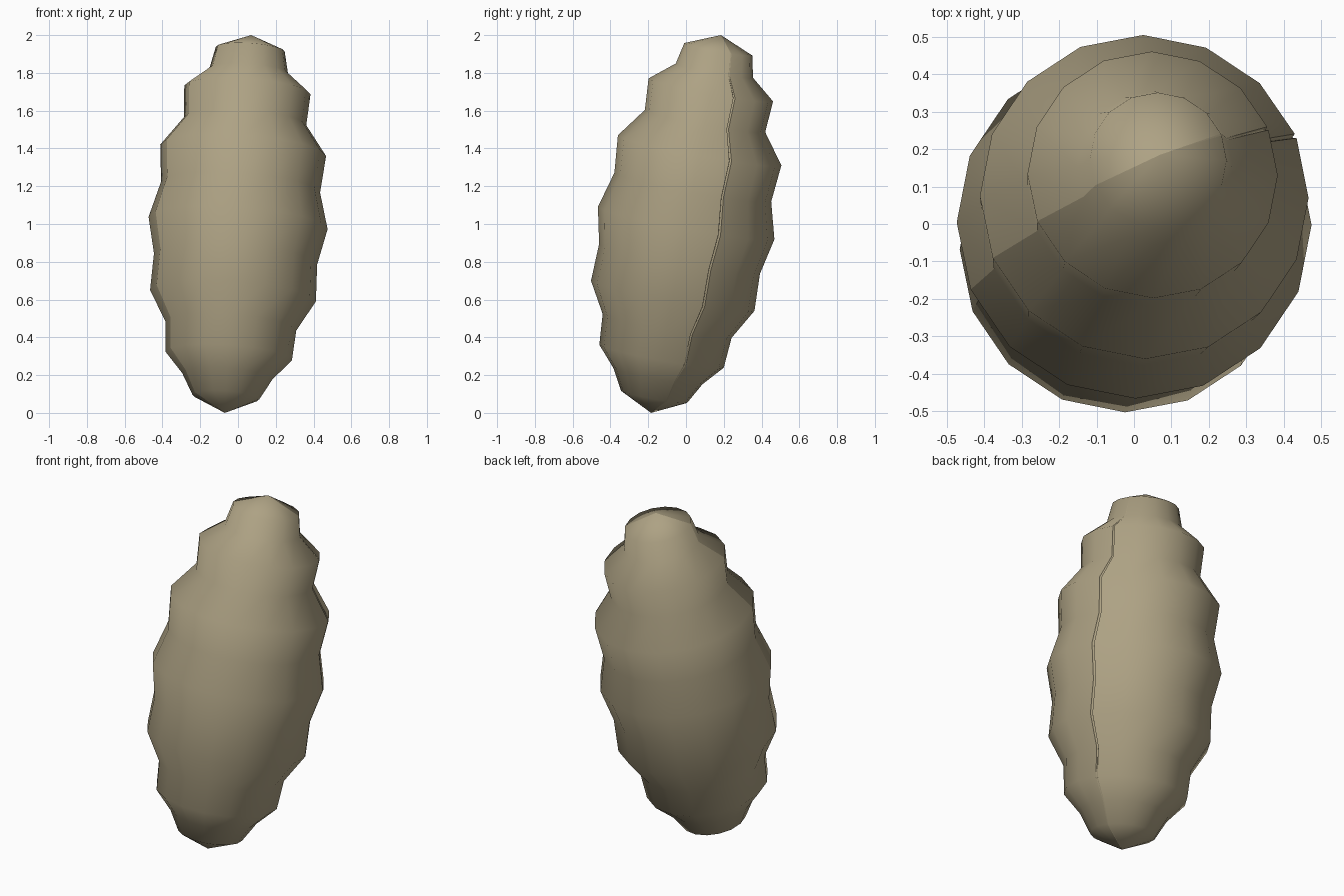
import bpy, bmesh, math
from mathutils import Vector

if "Cube" in bpy.data.objects:
    bpy.data.objects.remove(bpy.data.objects["Cube"])

# Leaning axis of the segmented body
BASE, TIP = Vector((-0.07, -0.185, 0.0)), Vector((0.07, 0.185, 2.0))
AXIS = TIP - BASE
TURN = Vector((0, 0, 1)).rotation_difference(AXIS)

# Ring profile: (centre height, radius)
RINGS = [(0.085, 0.178), (0.195, 0.240), (0.300, 0.335), (0.460, 0.347),
         (0.620, 0.440), (0.815, 0.433), (1.005, 0.475), (1.195, 0.422),
         (1.390, 0.440), (1.545, 0.324), (1.710, 0.335), (1.812, 0.208),
         (1.925, 0.183)]
SIDES = 16
SEAM = 1          # column with the open groove
OPPOSITE = 9      # column with the plain seam

# Columns as (angle, groove flag); the groove column becomes three
columns = []
step = 2 * math.pi / SIDES
for i in range(SIDES):
    a = i * step
    if i == SEAM:
        columns += [(a - 0.014, 0), (a, 1), (a + 0.014, 0)]
    else:
        columns.append((a, 0))
sharp_columns = {SEAM, SEAM + 2, OPPOSITE + 2}

bm = bmesh.new()
grid = []
for k, (z, r) in enumerate(RINGS):
    centre = BASE + AXIS * (z / 2.0)
    row = []
    for a, groove in columns:
        rr = r - (0.012 if groove and 3 <= k <= 10 else 0.0)
        row.append(bm.verts.new(centre + TURN @ Vector((rr * math.cos(a), rr * math.sin(a), 0))))
    grid.append(row)
bottom, top = bm.verts.new(BASE), bm.verts.new(TIP)

# Skin between rings, then the two pointed ends
n = len(columns)
for j in range(n):
    m = (j + 1) % n
    for lo, hi in zip(grid, grid[1:]):
        bm.faces.new((lo[j], lo[m], hi[m], hi[j]))
    bm.faces.new((bottom, grid[0][m], grid[0][j]))
    bm.faces.new((top, grid[-1][j], grid[-1][m]))

# Smooth shading, sharp along the two lengthwise seams
for f in bm.faces:
    f.smooth = True
for j in sharp_columns:
    line = [bottom] + [row[j] for row in grid] + [top]
    for a, b in zip(line, line[1:]):
        bm.edges.get((a, b)).smooth = False
bmesh.ops.recalc_face_normals(bm, faces=bm.faces)

mesh = bpy.data.meshes.new("segmented_body")
bm.to_mesh(mesh)
bm.free()
body = bpy.data.objects.new("segmented_body", mesh)
bpy.context.collection.objects.link(body)

tan = bpy.data.materials.new("dull tan")
tan.diffuse_color = (0.42, 0.36, 0.23, 1)
tan.use_nodes = True
tan.node_tree.nodes["Principled BSDF"].inputs["Base Color"].default_value = tan.diffuse_color
mesh.materials.append(tan)
